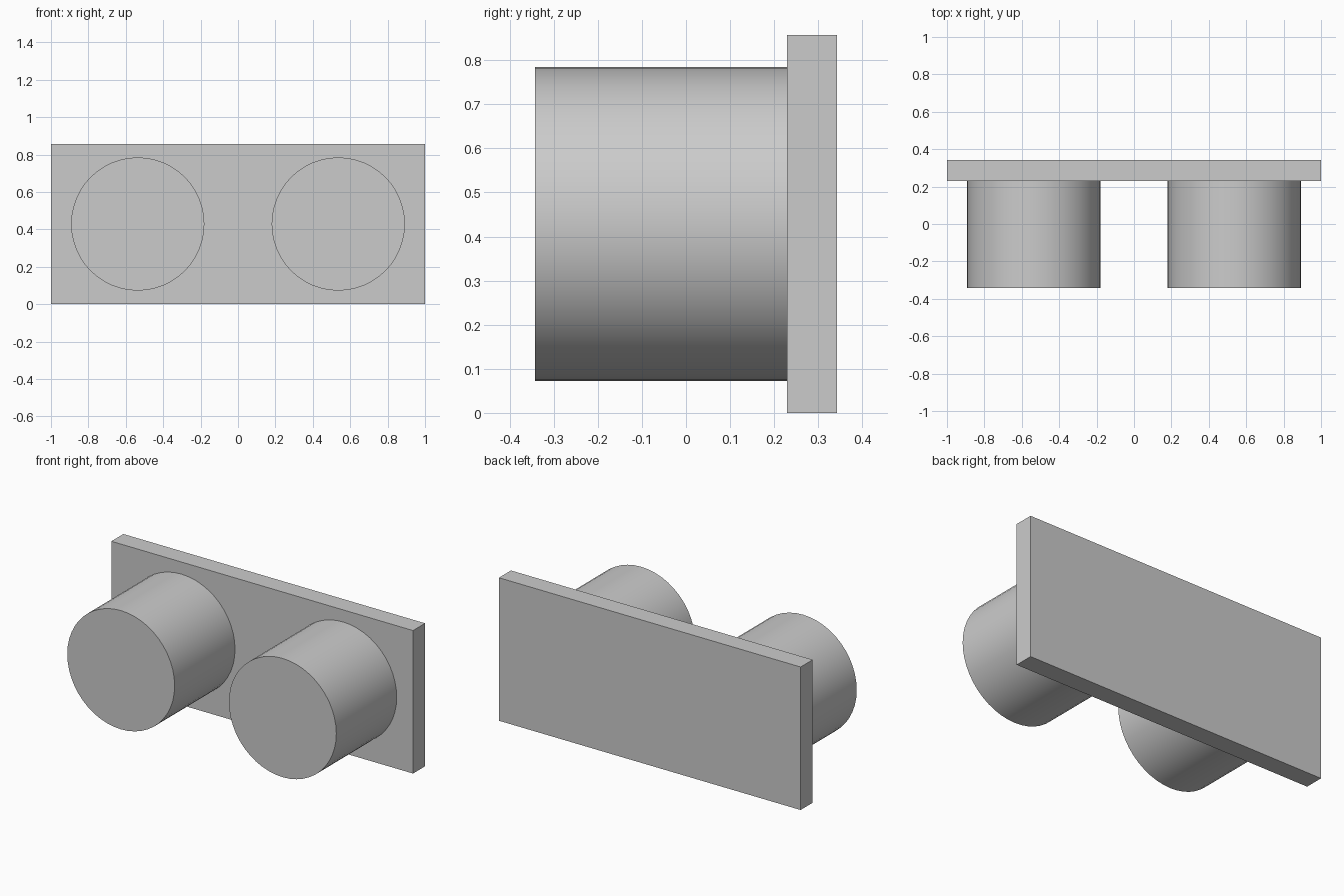
import bpy
import math

if "Cube" in bpy.data.objects:
    bpy.data.objects.remove(bpy.data.objects["Cube"], do_unlink=True)

# Single grey material
GREY = (0.6, 0.6, 0.6, 1.0)
grey = bpy.data.materials.new("light_grey")
grey.use_nodes = True
grey.diffuse_color = GREY
grey.node_tree.nodes["Principled BSDF"].inputs["Base Color"].default_value = GREY

WIDTH, HEIGHT = 2.0, 0.857
FRONT, PLATE_FRONT, BACK = -0.343, 0.229, 0.343
PEG_RADIUS, PEG_X = 0.356, 0.536


def finish(obj, name):
    obj.name = name
    obj.data.name = name
    obj.data.materials.append(grey)


# Back plate
bpy.ops.mesh.primitive_cube_add(
    size=1, location=(0, (PLATE_FRONT + BACK) / 2, HEIGHT / 2))
plate = bpy.context.object
plate.scale = (WIDTH, BACK - PLATE_FRONT, HEIGHT)
bpy.ops.object.transform_apply(location=False, rotation=False, scale=True)
finish(plate, "back_plate")

# Two round pegs standing out of the plate
for side, sign in (("left", 1), ("right", -1)):
    bpy.ops.mesh.primitive_cylinder_add(
        vertices=48, radius=PEG_RADIUS, depth=PLATE_FRONT - FRONT,
        location=(sign * PEG_X, (FRONT + PLATE_FRONT) / 2, HEIGHT / 2),
        rotation=(math.pi / 2, 0, 0))
    finish(bpy.context.object, side + "_peg")
    bpy.ops.object.shade_smooth_by_angle(angle=math.radians(30))
